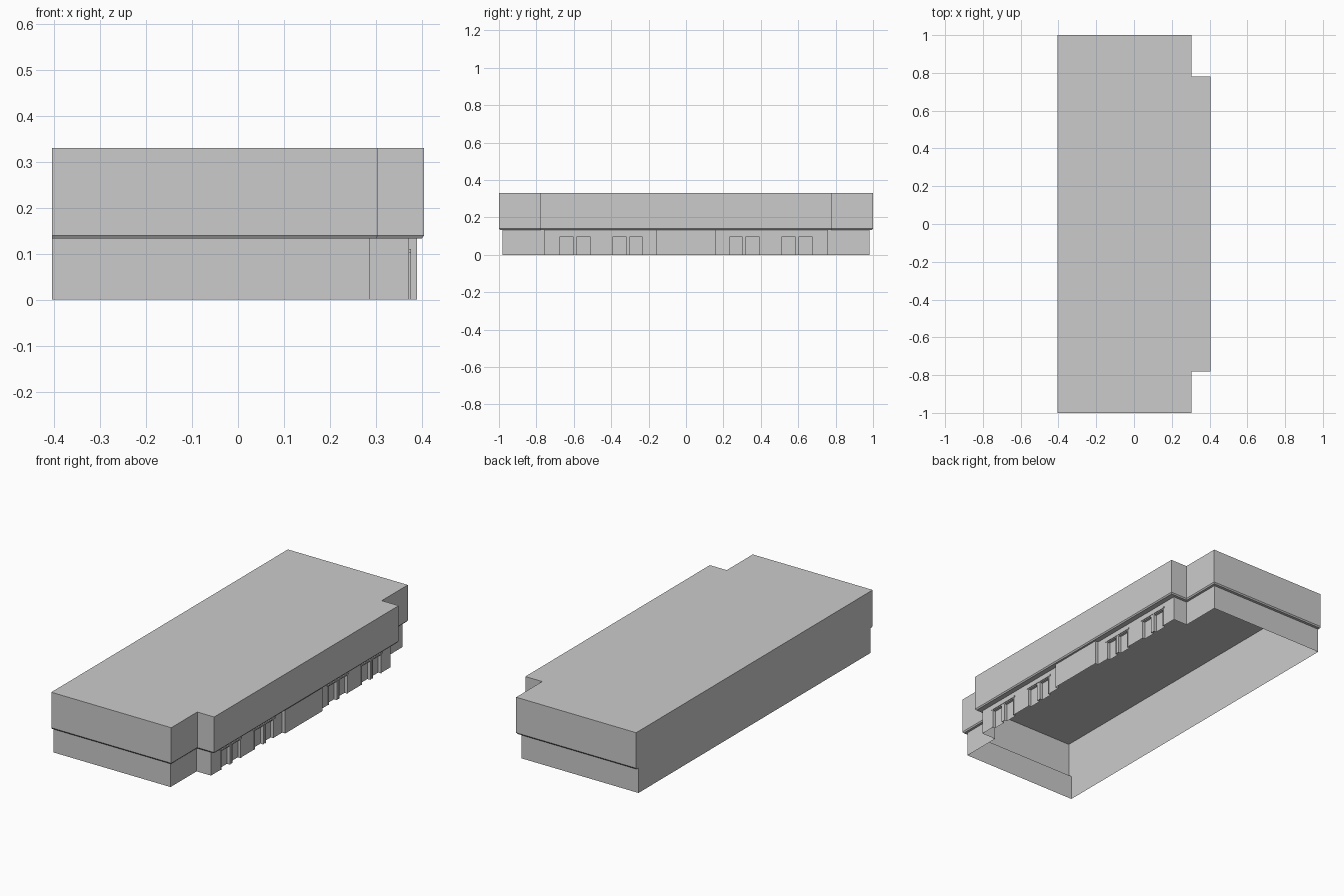
import bpy
import bmesh

if "Cube" in bpy.data.objects:
    bpy.data.objects.remove(bpy.data.objects["Cube"])

WALL_X, RECESS_X, ENTRY_X = 0.372, 0.358, 0.39
PANE_TOP, WALL_TOP = 0.097, 0.133
PANES = [(0.235, 0.300), (0.322, 0.390), (0.513, 0.583), (0.604, 0.674)]


def mirrored(half):
    """Close a half outline (y > 0) into a full counter-clockwise outline."""
    return half + [(x, -y) for x, y in reversed(half)]


def finish(name, bm):
    bmesh.ops.remove_doubles(bm, verts=bm.verts, dist=1e-6)
    mesh = bpy.data.meshes.new(name)
    bm.to_mesh(mesh)
    bm.free()
    obj = bpy.data.objects.new(name, mesh)
    bpy.context.collection.objects.link(obj)
    return obj


def loft(bm, rings):
    """Walls between stacked outlines, listed bottom to top as (outline, z)."""
    loops = [[bm.verts.new((x, y, z)) for x, y in outline] for outline, z in rings]
    for low, high in zip(loops, loops[1:]):
        n = len(low)
        for i in range(n):
            j = (i + 1) % n
            bm.faces.new((low[i], low[j], high[j], high[i]))
    return loops


def box(name, x0, x1, y0, y1, z0, z1):
    bm = bmesh.new()
    outline = [(x0, y0), (x1, y0), (x1, y1), (x0, y1)]
    low, high = loft(bm, [(outline, z0), (outline, z1)])
    bm.faces.new(reversed(low))
    bm.faces.new(high)
    return finish(name, bm)


# Overhanging upper storey: soffit, chamfered lower edge, walls and flat roof
wall_line = mirrored([(WALL_X, 0.76), (0.287, 0.76), (0.287, 0.98), (-0.405, 0.98)])
drip_line = mirrored([(0.400, 0.775), (0.300, 0.775), (0.300, 0.995), (-0.405, 0.995)])
roof_line = mirrored([(0.405, 0.78), (0.305, 0.78), (0.305, 1.0), (-0.405, 1.0)])
bm = bmesh.new()
loops = loft(bm, [(wall_line, WALL_TOP), (drip_line, WALL_TOP),
                  (roof_line, 0.14), (roof_line, 0.33)])
bm.faces.new(loops[-1])
finish("upper_storey", bm)

# Ground floor walls, open underneath, with recessed panes and projecting entry
entry = [(ENTRY_X, 0.158), (WALL_X, 0.158)]
ends = [(WALL_X, 0.76), (0.287, 0.76), (0.287, 0.98), (-0.405, 0.98)]
jogs = []
for y0, y1 in PANES:
    jogs += [(WALL_X, y0), (RECESS_X, y0), (RECESS_X, y1), (WALL_X, y1)]
bm = bmesh.new()
outline = mirrored(entry + jogs + ends)
loft(bm, [(outline, 0), (outline, PANE_TOP)])
outline = mirrored(entry + ends)
loft(bm, [(outline, PANE_TOP), (outline, WALL_TOP)])
for s in (1, -1):
    for y0, y1 in PANES:
        a, b = sorted((s * y0, s * y1))
        head = [(RECESS_X, a), (RECESS_X, b), (WALL_X, b), (WALL_X, a)]
        bm.faces.new([bm.verts.new((x, y, PANE_TOP)) for x, y in head])
finish("ground_floor_walls", bm)

# Slim jamb trims beside each pane and one cap over each pair
for s, side in ((1, "right"), (-1, "left")):
    for i, (y0, y1) in enumerate(PANES):
        for j, (a, b) in enumerate(((y0 - 0.005, y0), (y1, y1 + 0.005))):
            a, b = sorted((s * a, s * b))
            box(f"jamb_trim_{side}_{i}_{j}", WALL_X - 0.002, 0.375, a, b, 0, 0.102)
    for i, (a, b) in enumerate(((0.22, 0.403), (0.503, 0.684))):
        a, b = sorted((s * a, s * b))
        box(f"window_cap_{side}_{i}", WALL_X - 0.002, 0.376, a, b, 0.102, 0.11)
